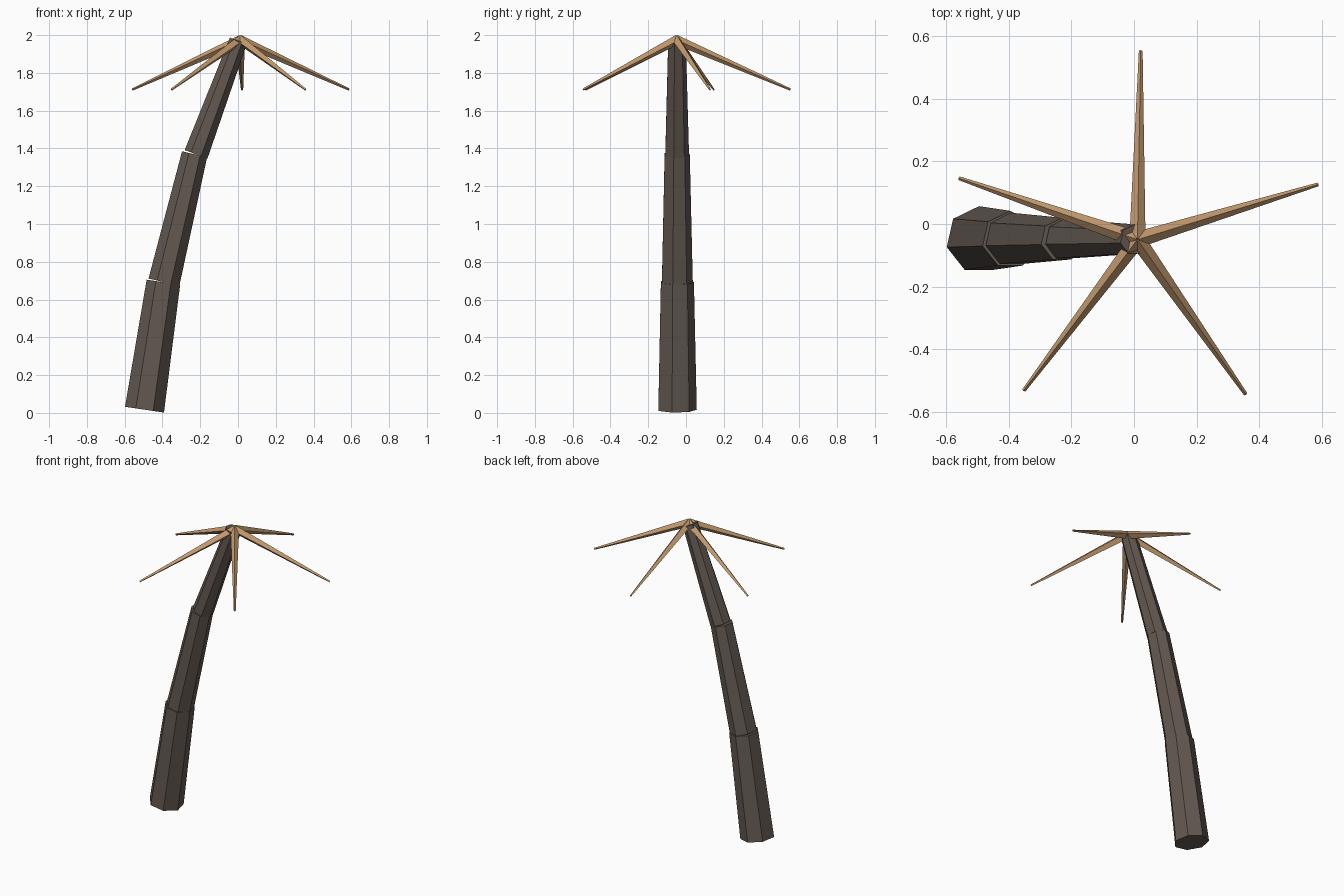
import bpy, bmesh, math
from mathutils import Vector, Matrix

if "Cube" in bpy.data.objects:
    bpy.data.objects.remove(bpy.data.objects["Cube"])


def material(name, color):
    m = bpy.data.materials.new(name)
    m.diffuse_color = (*color, 1.0)
    m.use_nodes = True
    m.node_tree.nodes["Principled BSDF"].inputs["Base Color"].default_value = m.diffuse_color
    return m


bark = material("dark bark", (0.125, 0.098, 0.082))
dry_leaf = material("dry tan leaf", (0.56, 0.33, 0.16))


def tapered(name, start, end, r1, r2, sides, basis, phase, mat):
    """Closed, flat-shaded tapered prism between two points."""
    start, end = Vector(start), Vector(end)
    u, v = basis
    bm = bmesh.new()
    rings = []
    for c, r in ((start, r1), (end, r2)):
        rings.append([bm.verts.new(c + r * (math.cos(a) * u + math.sin(a) * v))
                      for a in (phase + math.tau * i / sides for i in range(sides))])
    lo, hi = rings
    bm.faces.new(lo[::-1])
    bm.faces.new(hi)
    for i in range(sides):
        j = (i + 1) % sides
        bm.faces.new((lo[i], lo[j], hi[j], hi[i]))
    bmesh.ops.recalc_face_normals(bm, faces=bm.faces)
    me = bpy.data.meshes.new(name)
    bm.to_mesh(me)
    bm.free()
    me.materials.append(mat)
    ob = bpy.data.objects.new(name, me)
    bpy.context.collection.objects.link(ob)
    return ob


# Trunk: three seven-sided tapered sections, each leaning further to +x
Y = -0.05
sections = [
    ("trunk_lower", (-0.495, Y, 0.017), (-0.395, Y, 0.692), 0.107, 0.092),
    ("trunk_middle", (-0.392, Y, 0.692), (-0.230, Y, 1.369), 0.086, 0.070),
    ("trunk_upper", (-0.222, Y, 1.369), (0.002, Y, 1.970), 0.066, 0.049),
]
for name, a, b, r1, r2 in sections:
    axis = (Vector(b) - Vector(a)).normalized()
    v = Vector((0, 1, 0))
    tapered(name, a, b, r1, r2, 7, (v.cross(axis), v), math.pi / 2, bark)

# Leaves: five drooping tapered spikes around the crown
crown = Vector((0.011, Y, 1.974))
for i in range(5):
    ang = math.radians(89 + 72 * i)
    out = Vector((math.cos(ang), math.sin(ang), 0))
    tip = crown + out * 0.603 + Vector((0, 0, -0.262))
    axis = (tip - crown).normalized()
    side = Vector((0, 0, 1)).cross(out)
    up = axis.cross(side)
    tapered(f"leaf_{i + 1}", crown - axis * 0.005, tip, 0.026, 0.006, 4,
            (side, up), 0, dry_leaf)
